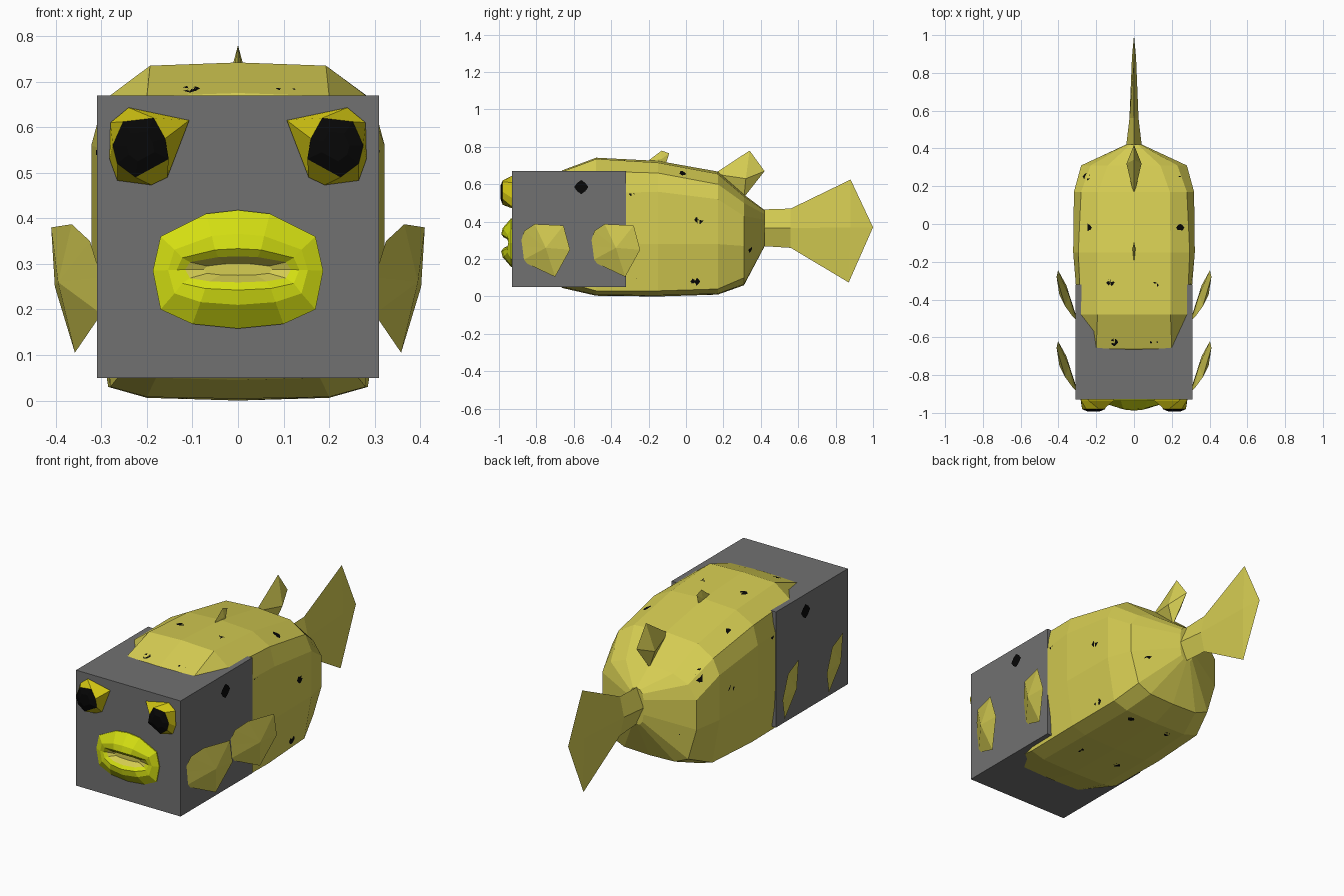
import bpy, bmesh, math
from mathutils import Vector
from mathutils.bvhtree import BVHTree

if "Cube" in bpy.data.objects:
    bpy.data.objects.remove(bpy.data.objects["Cube"])


def material(name, rgb):
    m = bpy.data.materials.new(name)
    m.diffuse_color = (*rgb, 1)
    m.use_nodes = True
    m.node_tree.nodes["Principled BSDF"].inputs["Base Color"].default_value = m.diffuse_color
    return m


OLIVE = material("olive yellow", (0.67, 0.61, 0.085))
GREY = material("mid grey", (0.165, 0.165, 0.165))
LIP = material("lime yellow", (0.66, 0.74, 0.006))
EYE = material("strong yellow", (0.62, 0.54, 0.006))
BLACK = material("black", (0.002, 0.002, 0.002))


def finish(name, bm, mats, rule=None):
    """Turn a bmesh into an object; rule gives each face its material index."""
    bmesh.ops.remove_doubles(bm, verts=bm.verts, dist=0.0005)
    bmesh.ops.recalc_face_normals(bm, faces=bm.faces)
    if rule:
        for f in bm.faces:
            f.material_index = rule(f)
    me = bpy.data.meshes.new(name)
    bm.to_mesh(me)
    bm.free()
    for m in mats:
        me.materials.append(m)
    ob = bpy.data.objects.new(name, me)
    bpy.context.collection.objects.link(ob)
    return ob


def loft(rings, cap_start=True, cap_end=True):
    """Skin equal-length closed rings; caps are fans around the ring centre."""
    bm = bmesh.new()
    vs = [[bm.verts.new(p) for p in r] for r in rings]
    n = len(rings[0])
    for a, b in zip(vs, vs[1:]):
        for i in range(n):
            j = (i + 1) % n
            bm.faces.new((a[i], a[j], b[j], b[i]))
    for ring, on in ((vs[0], cap_start), (vs[-1], cap_end)):
        if on:
            bm.faces.new(ring)
    return bm


def lens(name, rim, apex_a, apex_b, mat):
    """Thin fin: a rim joined to a raised point on each side."""
    bm = bmesh.new()
    vs = [bm.verts.new(p) for p in rim]
    for apex in (apex_a, apex_b):
        c = bm.verts.new(apex)
        for i in range(len(vs)):
            bm.faces.new((vs[i], vs[(i + 1) % len(vs)], c))
    return finish(name, bm, [mat])


# Box around the head
bm = bmesh.new()
bmesh.ops.create_cube(bm, size=1)
for v in bm.verts:
    v.co = Vector((v.co.x * 0.62, v.co.y * 0.61 - 0.625, v.co.z * 0.62 + 0.36))
box_tree = BVHTree.FromBMesh(bm)
finish("head_box", bm, [GREY])


# Body: y, (half width, height) from the top ridge down to the keel
SECTIONS = [
    (-0.80, [(0, .52), (.1, .52), (.15, .48), (.18, .44), (.18, .3), (.15, .2), (.1, .17), (0, .16)]),
    (-0.66, [(0, .675), (.2, .668), (.235, .6), (.25, .52), (.25, .28), (.24, .08), (.18, .05), (0, .045)]),
    (-0.48, [(0, .742), (.193, .735), (.28, .67), (.295, .55), (.295, .28), (.28, .03), (.2, .008), (0, .004)]),
    (-0.15, [(0, .725), (.193, .715), (.295, .66), (.322, .56), (.322, .28), (.285, .03), (.2, .006), (0, 0)]),
    (0.17, [(0, .668), (.19, .655), (.28, .6), (.318, .52), (.318, .28), (.275, .04), (.19, .015), (0, .01)]),
    (0.31, [(0, .545), (.14, .535), (.23, .5), (.28, .43), (.28, .27), (.23, .1), (.15, .065), (0, .06)]),
    (0.42, [(0, .462), (.02, .458), (.035, .44), (.043, .41), (.043, .33), (.035, .29), (.02, .272), (0, .268)]),
]
rings = []
for y, half in SECTIONS:
    pts = half + [(-x, z) for x, z in half[-2:0:-1]]
    rings.append([(x, y, z) for x, z in pts])
bm = loft(rings)
body_tree = BVHTree.FromBMesh(bm)
finish("body", bm, [OLIVE])

# Tail stalk and fan
finish("tail_fin", loft([
    [(0, .40, .465), (.043, .40, .365), (0, .40, .27), (-.043, .40, .365)],
    [(0, .56, .47), (.024, .56, .365), (0, .56, .26), (-.024, .56, .365)],
    [(0, .88, .625), (.011, .88, .37), (0, .87, .075), (-.011, .88, .37)],
    [(0, 1.0, .37)] * 4]), [OLIVE])

# Fins along the back
rim = [(.15, .655), (.34, .78), (.42, .67), (.31, .53)]
lens("rear_back_fin", [(0, y, z) for y, z in rim],
     (.04, .32, .63), (-.04, .32, .63), OLIVE)
rim = [(-.21, .72), (-.13, .78), (-.09, .765), (-.11, .70)]
lens("front_back_fin", [(0, y, z) for y, z in rim],
     (.008, -.13, .735), (-.008, -.13, .735), OLIVE)

# Two pairs of swept side fins
FIN = [(.30, -.89, .27), (.325, -.865, .35), (.365, -.81, .387), (.41, -.655, .38),
       (.402, -.62, .25), (.358, -.70, .105), (.30, -.88, .19)]
for s, side in ((1, "right"), (-1, "left")):
    for dy, place in ((0, "front"), (.375, "rear")):
        lens(f"{side}_{place}_fin", [(s * x, y + dy, z) for x, y, z in FIN],
             (s * .395, -.75 + dy, .26), (s * .345, -.75 + dy, .25), OLIVE)

# Bulging eyes with black fronts
EYE_RIM = [(.107, .615), (.24, .643), (.28, .61), (.282, .53), (.265, .483), (.19, .473), (.155, .49)]
PUPIL = [(.16, .575), (.185, .62), (.252, .612), (.275, .56), (.265, .52), (.225, .49), (.152, .53)]
for s, side in ((1, "right"), (-1, "left")):
    bm = loft([[(s * x, -.92, z) for x, z in EYE_RIM],
               [(s * x, -.935, z) for x, z in EYE_RIM],
               [(s * x, -.98, z) for x, z in PUPIL],
               [(s * (.215 + (x - .215) * .5), -.993, .56 + (z - .56) * .5) for x, z in PUPIL]])
    finish(side + "_eye", bm, [EYE, BLACK],
           lambda f: int(min(v.co.y for v in f.verts) < -.985 or
                         all(v.co.y < -.97 for v in f.verts)))

# Pouting lips: outer edge, ridge, mouth opening
half = [(0, .418), (.07, .41), (.17, .36), (.187, .285), (.17, .2), (.1, .168), (0, .158)]
outline = half + [(-x, z) for x, z in half[-2:0:-1]]


def lip_ring(sx, sz, y_mid, y_corner):
    out = []
    for x, z in outline:
        t = min(1, abs(x) / .187) ** 2
        out.append((x * sx, y_mid + (y_corner - y_mid) * t, .288 + (z - .288) * sz))
    return out


bm = loft([lip_ring(1, 1, -.92, -.92), lip_ring(1, 1, -.935, -.935),
           lip_ring(.82, .6, -.98, -.95), lip_ring(.72, .35, -.988, -.95),
           lip_ring(.62, .22, -.975, -.945), lip_ring(.4, .1, -.94, -.938)])
finish("lips", bm, [LIP, OLIVE],
       lambda f: int(all(abs(v.co.z - .288) < .035 and abs(v.co.x) < .125 for v in f.verts)))


# Black spots laid on the surface
def spot(name, tree, centre, aim, r, lift):
    aim = Vector(aim).normalized()
    u = aim.orthogonal().normalized()
    w = aim.cross(u)
    bm = bmesh.new()
    pts = []
    for k in range(9):
        a = k * math.tau / 8
        rad = 0 if k == 8 else r * (1 if k % 2 else .82)
        p = Vector(centre) + (u * math.cos(a) + w * math.sin(a)) * rad
        hit, normal, _, _ = tree.ray_cast(p - aim * 2, aim)
        if hit is None:
            bm.free()
            return
        if normal.dot(aim) > 0:
            normal = -normal
        pts.append(bm.verts.new(hit + normal * lift))
    for k in range(8):
        f = bm.faces.new((pts[k], pts[(k + 1) % 8], pts[8]))
        f.normal_update()
        if f.normal.dot(aim) > 0:
            f.normal_flip()
    me = bpy.data.meshes.new(name)
    bm.to_mesh(me)
    bm.free()
    me.materials.append(BLACK)
    bpy.context.collection.objects.link(bpy.data.objects.new(name, me))


for s, side in ((1, "right"), (-1, "left")):
    for i, (x, y) in enumerate([(.25, .25), (.245, -.02), (.125, -.31), (.105, -.625)]):
        spot(f"{side}_top_spot_{i}", body_tree, (s * x, y, .5), (0, 0, -1), .022, .004)
    for i, (y, z) in enumerate([(.07, .41), (-.29, .55), (.05, .08), (-.28, .08)]):
        spot(f"{side}_flank_spot_{i}", body_tree, (0, y, z), (-s, 0, 0), .026 if i != 1 else .016, .004)
    for i, (x, y) in enumerate([(.12, -.28), (.12, .12), (.19, -.64)]):
        spot(f"{side}_belly_spot_{i}", body_tree, (s * x, y, .3), (0, 0, 1), .02, .004)
    spot(f"{side}_back_spot", body_tree, (s * .2, .3, .255), (0, -1, 0), .022, .004)
    spot(f"{side}_box_spot", box_tree, (0, -.56, .585), (-s, 0, 0), .038, .008)
